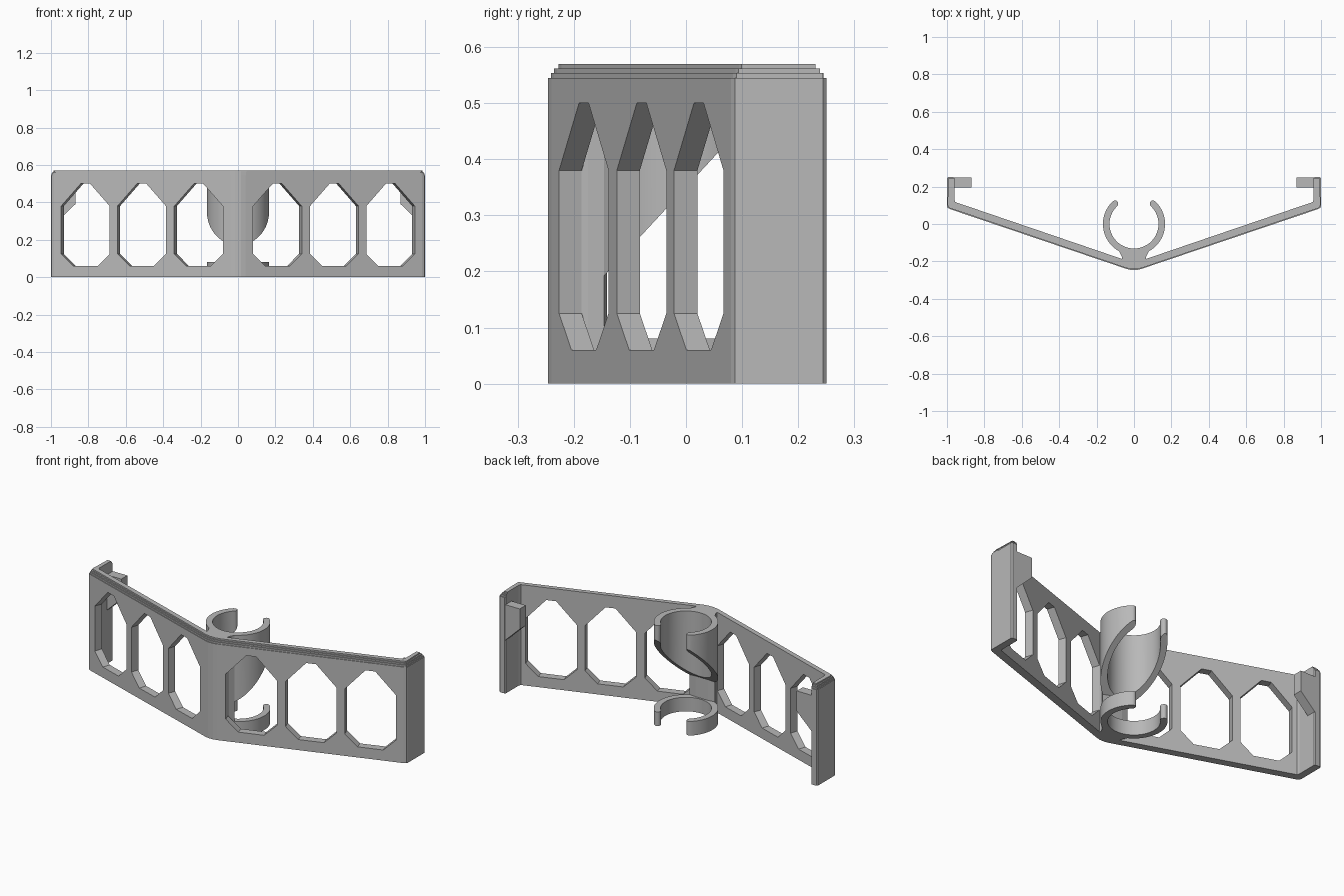
import bpy, bmesh, math
from mathutils import Vector

cube = bpy.data.objects.get("Cube")
if cube:
    bpy.data.objects.remove(cube, do_unlink=True)

HEIGHT = 0.57
grey = bpy.data.materials.new("plain grey")
grey.use_nodes = True
grey.diffuse_color = (0.48, 0.48, 0.48, 1)
grey.node_tree.nodes["Principled BSDF"].inputs["Base Color"].default_value = (0.48, 0.48, 0.48, 1)


def loft(name, layers):
    """Solid from a stack of closed loops, each loop paired front-to-back for the caps."""
    bm = bmesh.new()
    rows = [[bm.verts.new(p) for p in loop] for loop in layers]
    n = len(rows[0])
    for low, high in zip(rows, rows[1:]):
        for i in range(n):
            j = (i + 1) % n
            bm.faces.new((low[i], low[j], high[j], high[i]))
    for row in (rows[0], rows[-1]):
        for i in range(n // 2 - 1):
            bm.faces.new((row[i], row[i + 1], row[n - 2 - i], row[n - 1 - i]))
    bmesh.ops.recalc_face_normals(bm, faces=bm.faces)
    mesh = bpy.data.meshes.new(name)
    bm.to_mesh(mesh)
    bm.free()
    mesh.materials.append(grey)
    obj = bpy.data.objects.new(name, mesh)
    bpy.context.collection.objects.link(obj)
    return obj


def activate(obj):
    bpy.ops.object.select_all(action='DESELECT')
    obj.select_set(True)
    bpy.context.view_layer.objects.active = obj


# Angled frame with end walls: outer and inner outline points in pairs
half = [((0.015, -0.246), (0.02, -0.19)), ((0.04, -0.24), (0.055, -0.19)),
        ((0.985, 0.08), (0.955, 0.117)), ((0.997, 0.087), (0.957, 0.12)),
        ((1, 0.097), (0.96, 0.13)), ((1, 0.244), (0.96, 0.244)), ((0.994, 0.25), (0.965, 0.25))]
mirrored = [tuple((-x, y) for x, y in pair) for pair in reversed(half)]
pairs = mirrored + half


def frame_loop(z, inset):
    outer = []
    for a, b in pairs:
        a, b = Vector(a), Vector(b)
        p = a + (b - a).normalized() * inset
        outer.append((p.x, min(p.y, 0.25 - inset), z))
    inner = [(b[0], min(b[1], 0.25 - inset), z) for a, b in pairs]
    return outer + inner[::-1]


# The top edge steps inward
steps = [(0, 0), (0.545, 0), (0.545, 0.005), (0.554, 0.005),
         (0.554, 0.011), (0.562, 0.011), (0.562, 0.019), (HEIGHT, 0.019)]
frame = loft("frame", [frame_loop(z, inset) for z, inset in steps])

# Tall octagonal windows cut square to each wing
octagon = [(-0.065, 0.06), (0.065, 0.06), (0.13, 0.125), (0.13, 0.38),
           (0.025, 0.5), (-0.025, 0.5), (-0.13, 0.38), (-0.13, 0.125)]
tilt = math.atan2(0.32, 0.945)
for side in (-1, 1):
    along = Vector((side * math.cos(tilt), math.sin(tilt), 0))
    normal = Vector((-side * math.sin(tilt), math.cos(tilt), 0))
    for x in (0.211, 0.515, 0.816):
        centre = Vector((side * x, -0.254 + x * math.tan(tilt), 0))
        layers = [[centre + along * (u / math.cos(tilt)) + normal * d + Vector((0, 0, z))
                   for u, z in octagon] for d in (-0.06, 0.1)]
        cutter = loft("window_cutter", layers)
        cutter.hide_render = True
        activate(frame)
        cut = frame.modifiers.new("window", 'BOOLEAN')
        cut.operation = 'DIFFERENCE'
        cut.solver = 'EXACT'
        cut.object = cutter
        bpy.ops.object.modifier_apply(modifier=cut.name)
        bpy.data.objects.remove(cutter, do_unlink=True)


# Open ring clips with rounded tips
def clip_outline(inner=0.131, outer=0.166, segments=56):
    mid, thick = (inner + outer) / 2, (outer - inner) / 2
    start, end = math.radians(133), math.radians(407)
    tip = thick / mid
    outs, ins = [], []
    for k in range(segments + 1):
        a = start + (end - start) * k / segments
        outs.append((outer * math.cos(a), outer * math.sin(a)))
        ins.append((inner * math.cos(a), inner * math.sin(a)))
    for f in (0.45, 0.8, 0.97):
        w = thick * math.sqrt(1 - f * f)
        for a, first in ((start - tip * f, True), (end + tip * f, False)):
            for row, r in ((outs, mid + w), (ins, mid - w)):
                row.insert(0 if first else len(row), (r * math.cos(a), r * math.sin(a)))
    return outs + ins[::-1]


outline = clip_outline()
lower = loft("lower_clip", [[(x, y, z) for x, y in outline] for z in (0, 0.08)])
# The upper clip has a sloping underside
upper = loft("upper_clip", [[(x, y, 0.35 + 1.08 * y) for x, y in outline],
                            [(x, y, HEIGHT) for x, y in outline]])
for clip in (lower, upper):
    activate(clip)
    bpy.ops.object.shade_smooth_by_angle(angle=math.radians(30))

# Web joining the clips to the frame
web = [(-0.065, -0.2), (0.065, -0.2), (0.065, -0.175), (0.08, -0.146), (0.04, -0.141),
       (-0.04, -0.141), (-0.08, -0.146), (-0.065, -0.175)]
loft("web", [[(x, y, z) for x, y in web] for z in (0, HEIGHT)])

# End tabs with sloping undersides
tab = [(0.87, 0.39), (0.98, 0.285), (0.98, 0.505), (0.87, 0.505)]
for side, label in ((1, "left"), (-1, "right")):
    loft(label + "_tab", [[(side * x, y, z) for x, z in tab] for y in (0.195, 0.249)])
